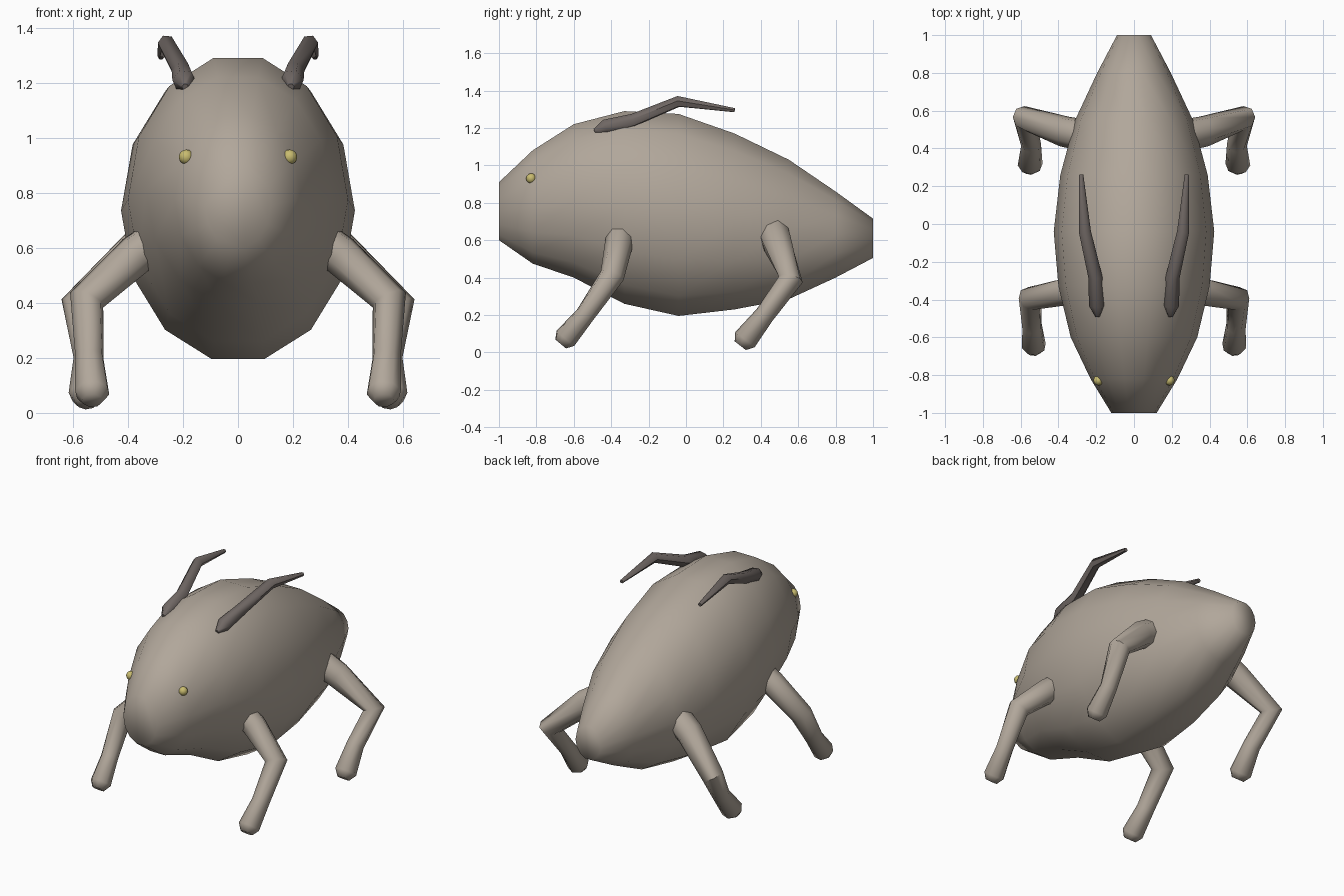
import bpy, bmesh, math
from mathutils import Vector

if "Cube" in bpy.data.objects:
    bpy.data.objects.remove(bpy.data.objects["Cube"])


def material(name, rgb):
    m = bpy.data.materials.new(name)
    m.diffuse_color = (*rgb, 1)
    m.use_nodes = True
    m.node_tree.nodes["Principled BSDF"].inputs["Base Color"].default_value = m.diffuse_color
    return m


HIDE = material("taupe_hide", (0.44, 0.385, 0.325))
DARK = material("dark_antenna", (0.165, 0.14, 0.13))
YELLOW = material("eye_yellow", (0.58, 0.50, 0.16))


def skin(name, rings, mat, angle=180):
    """Bridge a list of equal-sized point rings into a capped, smooth tube."""
    bm = bmesh.new()
    loops = [[bm.verts.new(p) for p in ring] for ring in rings]
    n = len(loops[0])
    for a, b in zip(loops, loops[1:]):
        for i in range(n):
            j = (i + 1) % n
            bm.faces.new((a[i], a[j], b[j], b[i]))
    bm.faces.new(loops[0])
    bm.faces.new(loops[-1])
    bmesh.ops.recalc_face_normals(bm, faces=bm.faces)
    for f in bm.faces:
        f.smooth = True
    me = bpy.data.meshes.new(name)
    bm.to_mesh(me)
    bm.free()
    me.materials.append(mat)
    ob = bpy.data.objects.new(name, me)
    bpy.context.collection.objects.link(ob)
    if angle < 180:
        bpy.ops.object.select_all(action='DESELECT')
        ob.select_set(True)
        bpy.context.view_layer.objects.active = ob
        bpy.ops.object.shade_smooth_by_angle(angle=math.radians(angle))
    return ob


def limb(name, path, mat, sides=8, side=1):
    """Tapered tube along (x, y, z, radius) points; side=-1 mirrors it in x."""
    pts = [Vector((side * p[0], p[1], p[2])) for p in path]
    rings = []
    for k, p in enumerate(pts):
        ahead = pts[min(k + 1, len(pts) - 1)] - p
        back = p - pts[max(k - 1, 0)]
        t = (ahead.normalized() + back.normalized()).normalized()
        u = Vector((side, 0.5, 0.3)).cross(t) if abs(t.x) < 0.5 else Vector((0, 1, 0.2)).cross(t)
        # keep successive rings untwisted
        if rings:
            u = last - t * last.dot(t)
        u.normalize()
        last = u
        v = t.cross(u)
        rings.append([p + path[k][3] * (u * math.cos(a) + v * math.sin(a))
                      for a in (2 * math.pi * (i + 0.5) / sides for i in range(sides))])
    return skin(name, rings, mat, 60)


# Body: 14-sided rings as (y, half width, bottom, top)
STATIONS = [(-1.0, 0.12, 0.60, 0.91), (-0.82, 0.23, 0.475, 1.08),
            (-0.60, 0.335, 0.40, 1.22), (-0.33, 0.40, 0.26, 1.29),
            (-0.04, 0.425, 0.195, 1.275), (0.26, 0.39, 0.23, 1.17),
            (0.55, 0.312, 0.285, 1.03), (0.80, 0.195, 0.40, 0.86),
            (1.0, 0.09, 0.505, 0.715)]
rings = []
for y, w, lo, hi in STATIONS:
    h = (hi - lo) / 2 / math.cos(math.pi / 14)
    rings.append([Vector((w * math.cos(a), y, (lo + hi) / 2 + h * math.sin(a)))
                  for a in (2 * math.pi * i / 14 for i in range(14))])
skin("body", rings, HIDE)

# Limb paths: hip, knee, ankle, foot and rounded toe
FRONT_LEG = [(0.28, -0.35, 0.64, 0.075), (0.37, -0.36, 0.575, 0.075),
             (0.55, -0.395, 0.41, 0.066), (0.54, -0.54, 0.20, 0.053),
             (0.53, -0.645, 0.075, 0.064), (0.53, -0.67, 0.045, 0.038)]
REAR_LEG = [(0.27, 0.47, 0.64, 0.085), (0.37, 0.49, 0.58, 0.082),
            (0.58, 0.56, 0.39, 0.066), (0.545, 0.42, 0.20, 0.053),
            (0.55, 0.315, 0.068, 0.066), (0.55, 0.29, 0.036, 0.038)]
ANTENNA = [(0.192, -0.49, 1.185, 0.012), (0.195, -0.43, 1.205, 0.044),
           (0.205, -0.28, 1.243, 0.037), (0.26, -0.04, 1.342, 0.032),
           (0.28, 0.26, 1.295, 0.012)]

for side, tag in ((1, "right"), (-1, "left")):
    limb("front_leg_" + tag, FRONT_LEG, HIDE, 8, side)
    limb("rear_leg_" + tag, REAR_LEG, HIDE, 8, side)
    limb("antenna_" + tag, ANTENNA, DARK, 6, side)
    # Eyes: small beads half sunk into the head
    bpy.ops.mesh.primitive_uv_sphere_add(segments=12, ring_count=8, radius=0.027,
                                         location=(side * 0.188, -0.828, 0.93))
    eye = bpy.context.object
    eye.name = "eye_" + tag
    eye.data.materials.append(YELLOW)
    bpy.ops.object.shade_smooth()
